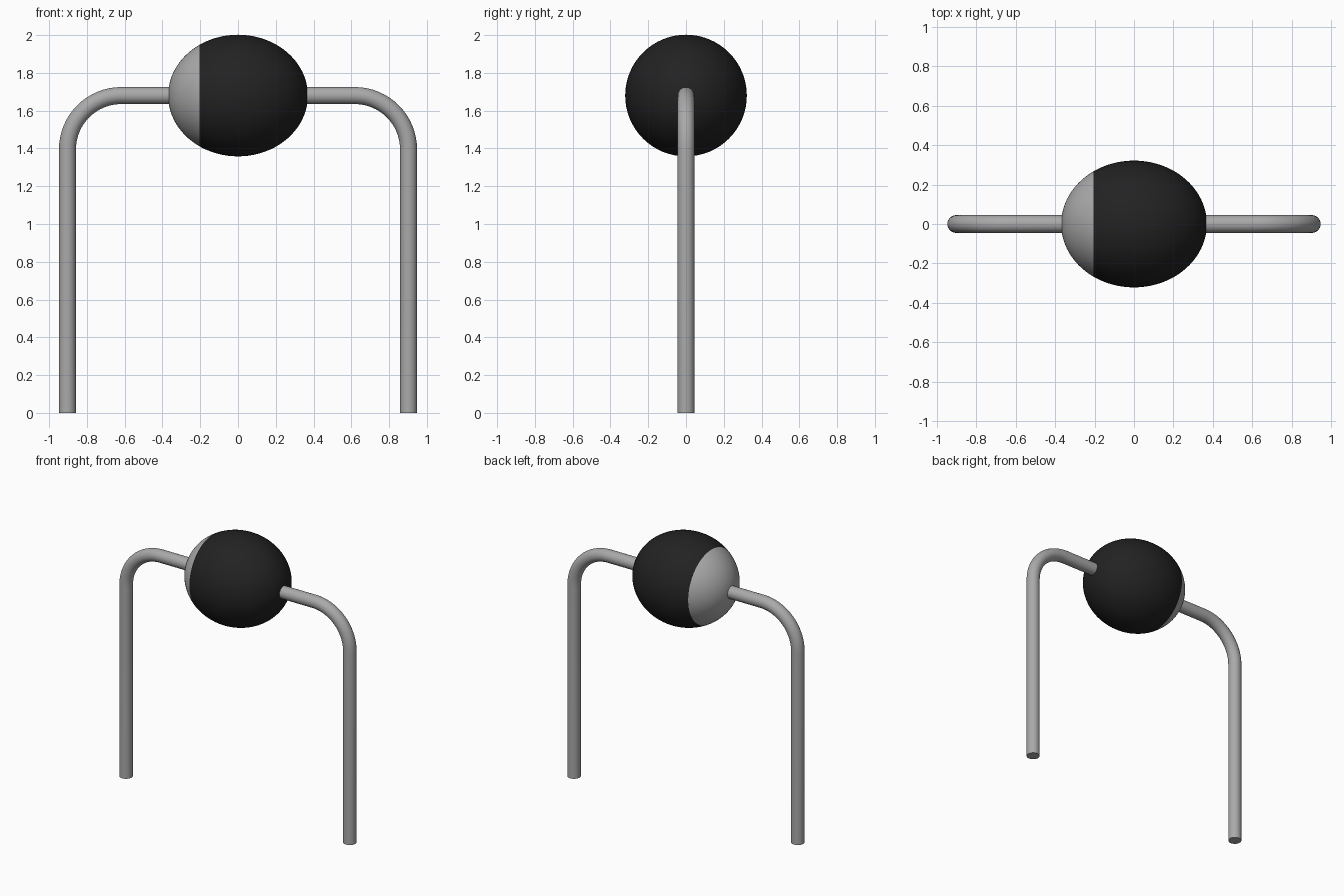
import bpy, bmesh, math
from mathutils import Matrix

if "Cube" in bpy.data.objects:
    bpy.data.objects.remove(bpy.data.objects["Cube"], do_unlink=True)

AXIS_Z = 1.68       # height of the body axis
BODY_X = 0.37       # half length of the body
BODY_R = 0.322      # body radius
BAND_X = -0.205     # where the pale band begins
WIRE_R = 0.045
LEG_X = 0.903
BEND_R = 0.285


def material(name, value):
    mat = bpy.data.materials.new(name)
    mat.use_nodes = True
    colour = (value, value, value, 1)
    mat.diffuse_color = colour
    mat.node_tree.nodes["Principled BSDF"].inputs["Base Color"].default_value = colour
    return mat


def add_object(name, bm, mats):
    bmesh.ops.recalc_face_normals(bm, faces=bm.faces)
    mesh = bpy.data.meshes.new(name)
    bm.to_mesh(mesh)
    bm.free()
    for mat in mats:
        mesh.materials.append(mat)
    obj = bpy.data.objects.new(name, mesh)
    bpy.context.collection.objects.link(obj)
    bpy.ops.object.select_all(action="DESELECT")
    obj.select_set(True)
    bpy.context.view_layer.objects.active = obj
    bpy.ops.object.shade_smooth_by_angle(angle=math.radians(40))
    return obj


black = material("black casing", 0.016)
grey = material("grey metal", 0.4)

# Body: ellipsoid along x, cut so that one end is the pale band
bm = bmesh.new()
bmesh.ops.create_uvsphere(bm, u_segments=64, v_segments=40, radius=1)
shape = (Matrix.Translation((0, 0, AXIS_Z))
         @ Matrix.Diagonal((BODY_X, BODY_R, BODY_R, 1))
         @ Matrix.Rotation(math.pi / 2, 4, "Y"))
bmesh.ops.transform(bm, matrix=shape, verts=bm.verts)
bmesh.ops.bisect_plane(bm, geom=bm.verts[:] + bm.edges[:] + bm.faces[:],
                       plane_co=(BAND_X, 0, 0), plane_no=(1, 0, 0))
for face in bm.faces:
    face.material_index = int(face.calc_center_median().x < BAND_X)
add_object("body", bm, [black, grey])


# Wire leads: a round section swept out of the body, around the bend and down
def lead(name, side, sides=32, steps=16):
    path = [(BODY_X * 0.8, AXIS_Z, 0)]
    for i in range(steps + 1):
        a = math.pi / 2 * i / steps
        path.append((LEG_X - BEND_R + BEND_R * math.sin(a),
                     AXIS_Z - BEND_R + BEND_R * math.cos(a), a))
    path.append((LEG_X, 0, math.pi / 2))
    bm = bmesh.new()
    rings = []
    for x, z, a in path:
        ring = []
        for k in range(sides):
            t = math.tau * k / sides
            out = WIRE_R * math.cos(t)
            ring.append(bm.verts.new((side * (x + out * math.sin(a)),
                                      WIRE_R * math.sin(t),
                                      z + out * math.cos(a))))
        rings.append(ring)
    for r0, r1 in zip(rings, rings[1:]):
        for k in range(sides):
            n = (k + 1) % sides
            bm.faces.new((r0[k], r0[n], r1[n], r1[k]))
    bm.faces.new(rings[0])
    bm.faces.new(rings[-1])
    add_object(name, bm, [grey])


lead("left_lead", 1)
lead("right_lead", -1)
